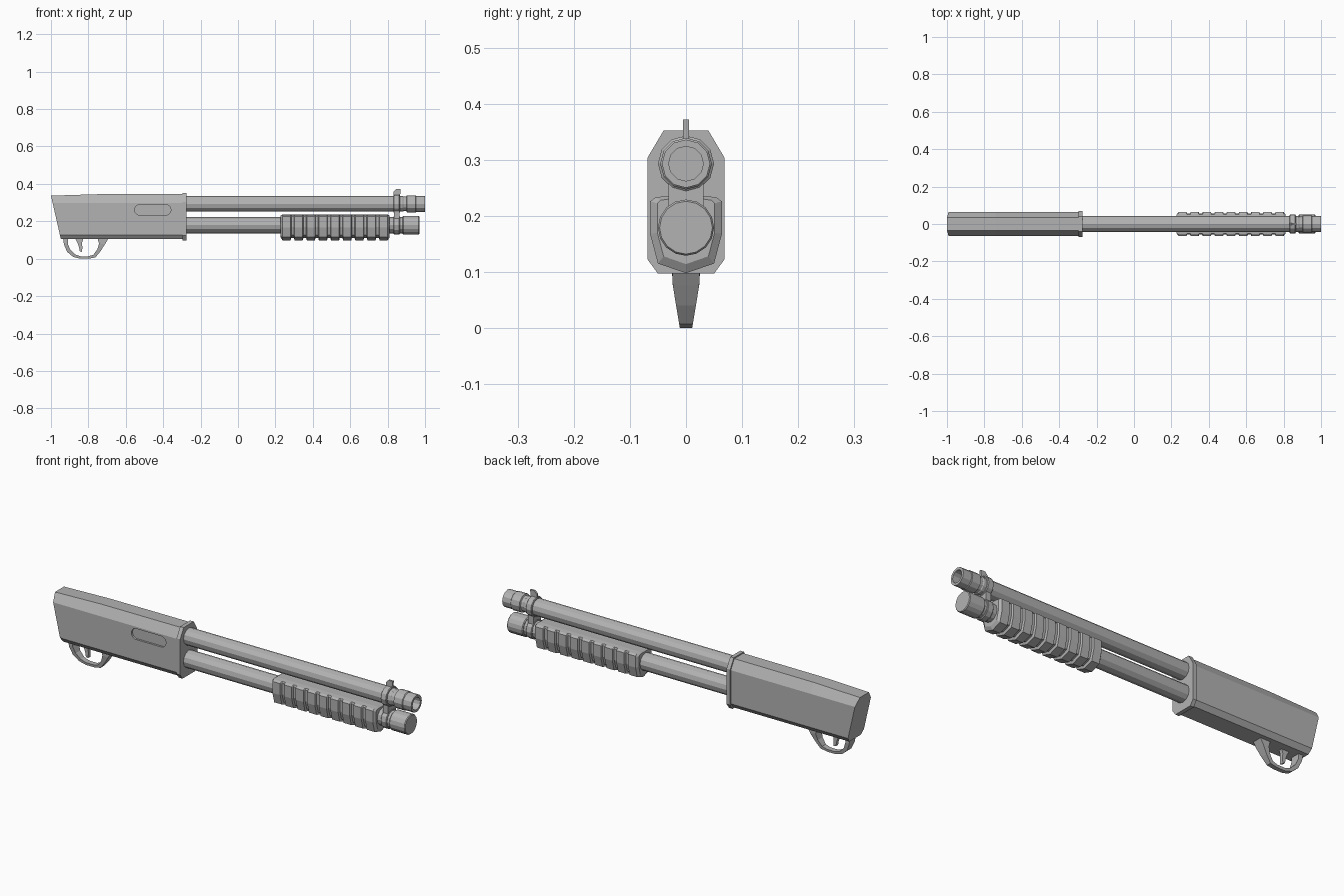
import bpy, bmesh, math

if "Cube" in bpy.data.objects:
    bpy.data.objects.remove(bpy.data.objects["Cube"])

metal = bpy.data.materials.new("plain grey")
metal.diffuse_color = (0.45, 0.45, 0.45, 1)
metal.use_nodes = True
metal.node_tree.nodes["Principled BSDF"].inputs["Base Color"].default_value = metal.diffuse_color


def loft(name, rings):
    """Skin equal-length rings of points and close both ends."""
    bm = bmesh.new()
    loops = [[bm.verts.new(p) for p in ring] for ring in rings]
    n = len(loops[0])
    for a, b in zip(loops, loops[1:]):
        for i in range(n):
            j = (i + 1) % n
            bm.faces.new((a[i], a[j], b[j], b[i]))
    bm.faces.new(loops[0])
    bm.faces.new(loops[-1])
    bmesh.ops.recalc_face_normals(bm, faces=bm.faces)
    me = bpy.data.meshes.new(name)
    bm.to_mesh(me)
    bm.free()
    me.materials.append(metal)
    ob = bpy.data.objects.new(name, me)
    bpy.context.collection.objects.link(ob)
    return ob


def lathe(name, profile, z, sides):
    """Turn an (x, radius) profile around a lengthwise axis at height z."""
    ang = [2 * math.pi * i / sides for i in range(sides)]
    return loft(name, [[(x, r * math.cos(a), z + r * math.sin(a)) for a in ang]
                       for x, r in profile])


def mirror(half):
    """Half section (y, z) from top to bottom -> full closed section."""
    return half + [(-y, z) for y, z in reversed(half) if y > 1e-6]


def plate(name, outline, hw):
    """Side-view (x, z) outline given a thickness in y."""
    return loft(name, [[(x, y, z) for x, z in outline] for y in (-hw, hw)])


# Receiver with slanted back end
def receiver_ring(x, top, slant):
    sec = mirror([(0.036, top), (0.064, 0.298), (0.064, 0.128), (0.046, 0.104)])
    return [(x + slant * (top - z) / (top - 0.104), y, z) for y, z in sec]


receiver = loft("receiver", [receiver_ring(-1.0, 0.337, 0.053),
                             receiver_ring(-0.74, 0.345, 0),
                             receiver_ring(-0.285, 0.346, 0)])

# Recessed ejection port on the front side
port = []
for k in range(16):
    a = 2 * math.pi * (k + 0.5) / 16
    side = 0.069 if math.cos(a) > 0 else -0.069
    port.append((-0.456 + side + 0.028 * math.cos(a), 0.261 + 0.028 * math.sin(a)))
cutter = loft("port_cutter", [[(x, y, z) for x, z in port] for y in (-0.1, -0.054)])
cutter.hide_render = True
mod = receiver.modifiers.new("port", 'BOOLEAN')
mod.operation = 'DIFFERENCE'
mod.solver = 'EXACT'
mod.object = cutter
bpy.context.view_layer.objects.active = receiver
bpy.ops.object.modifier_apply(modifier=mod.name)
bpy.data.objects.remove(cutter)

# Front collar of the receiver
collar = mirror([(0.04, 0.352), (0.069, 0.303), (0.069, 0.123), (0.05, 0.097)])
loft("receiver_collar", [[(x, y, z) for y, z in collar] for x in (-0.296, -0.276)])

# Barrel with stepped muzzle and open bore
lathe("barrel", [(-0.29, 0.042), (0.88, 0.042), (0.885, 0.039), (0.9, 0.039),
                 (0.903, 0.046), (0.95, 0.046), (0.953, 0.043), (1.0, 0.043),
                 (1.0, 0.031), (0.8, 0.031)], 0.293, 12)

# Magazine tube and its end cap
lathe("magazine_tube", [(-0.29, 0.043), (0.89, 0.043)], 0.179, 12)
lathe("magazine_cap", [(0.88, 0.046), (0.884, 0.05), (0.966, 0.05), (0.97, 0.047)],
      0.179, 16)

# Ribbed pump grip: full sections alternate with shrunken groove sections
full = mirror([(0.03, 0.236), (0.054, 0.233), (0.064, 0.226), (0.064, 0.168),
               (0.05, 0.115), (0, 0.098)])
groove = mirror([(0.03, 0.236), (0.05, 0.233), (0.055, 0.226), (0.055, 0.170),
                 (0.042, 0.126), (0, 0.111)])
end = mirror([(0.03, 0.23), (0.045, 0.228), (0.051, 0.222), (0.051, 0.170),
              (0.04, 0.128), (0, 0.114)])
steps = [(0.228, end)]
count, x0, x1 = 9, 0.238, 0.80
pitch = (x1 - x0 + 0.022) / count
for k in range(count):
    a = x0 + k * pitch
    b = a + pitch - 0.022
    steps += [(a, full), (b, full)]
    if k < count - 1:
        steps += [(b + 0.004, groove), (b + 0.018, groove)]
steps.append((0.81, end))
loft("pump_grip", [[(x, y, z) for y, z in sec] for x, sec in steps])

# Clamp joining barrel and tube, with the front sight on top
lathe("barrel_band", [(0.832, 0.046), (0.835, 0.05), (0.862, 0.05), (0.865, 0.046)],
      0.293, 12)
lathe("tube_band", [(0.832, 0.046), (0.835, 0.049), (0.862, 0.049), (0.865, 0.046)],
      0.179, 12)
plate("clamp_web", [(0.834, 0.2), (0.863, 0.2), (0.863, 0.28), (0.834, 0.28)], 0.031)
plate("front_sight", [(0.832, 0.33), (0.866, 0.33), (0.87, 0.372), (0.846, 0.372),
                      (0.832, 0.358)], 0.005)

# Trigger guard: outer and inner side-view paths, narrowing downwards
outer = [(-0.936, 0.112), (-0.93, 0.075), (-0.914, 0.037), (-0.882, 0.01),
         (-0.845, 0.0), (-0.8, 0.0), (-0.762, 0.007), (-0.735, 0.04),
         (-0.712, 0.076), (-0.69, 0.112)]
inner = [(-0.91, 0.112), (-0.91, 0.08), (-0.897, 0.048), (-0.872, 0.023),
         (-0.843, 0.013), (-0.8, 0.013), (-0.773, 0.021), (-0.752, 0.05),
         (-0.743, 0.08), (-0.752, 0.112)]
guard = []
for o, i in zip(outer, inner):
    ho, hi = (0.011 + 0.014 * min(1, p[1] / 0.085) for p in (o, i))
    guard.append([(o[0], -ho, o[1]), (o[0], ho, o[1]),
                  (i[0], hi, i[1]), (i[0], -hi, i[1])])
loft("trigger_guard", guard)

# Curved trigger
plate("trigger", [(-0.872, 0.11), (-0.858, 0.085), (-0.85, 0.062), (-0.846, 0.04),
                  (-0.834, 0.036), (-0.832, 0.06), (-0.834, 0.085), (-0.826, 0.11)],
      0.009)
